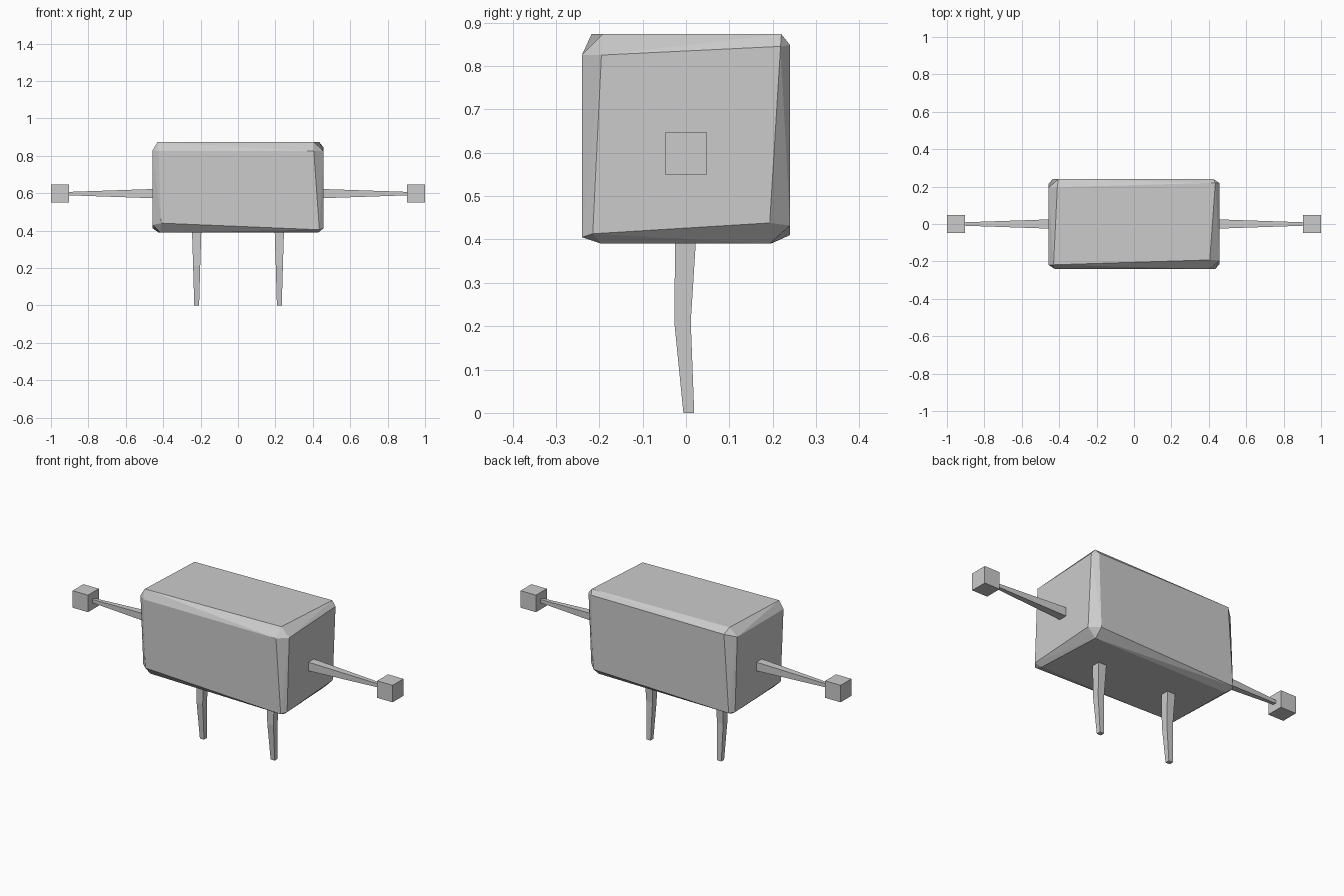
import bpy, bmesh

if "Cube" in bpy.data.objects:
    bpy.data.objects.remove(bpy.data.objects["Cube"])

grey = bpy.data.materials.new("plain grey")
grey.diffuse_color = (0.6, 0.6, 0.6, 1)
grey.use_nodes = True
grey.node_tree.nodes["Principled BSDF"].inputs["Base Color"].default_value = grey.diffuse_color


def finish(name, bm):
    bmesh.ops.recalc_face_normals(bm, faces=bm.faces)
    mesh = bpy.data.meshes.new(name)
    bm.to_mesh(mesh)
    bm.free()
    mesh.materials.append(grey)
    obj = bpy.data.objects.new(name, mesh)
    bpy.context.collection.objects.link(obj)
    return obj


def tapered_bar(name, rings):
    """Closed bar through a list of four-point rings."""
    bm = bmesh.new()
    loops = [[bm.verts.new(p) for p in ring] for ring in rings]
    for a, b in zip(loops, loops[1:]):
        for i in range(4):
            j = (i + 1) % 4
            bm.faces.new((a[i], a[j], b[j], b[i]))
    bm.faces.new(loops[0])
    bm.faces.new(loops[-1])
    return finish(name, bm)


# Body: box with uneven hand-cut chamfers, hulled from its six flat sides
X, Y, BOTTOM, TOP = 0.457, 0.24, 0.39, 0.873
front = [(-0.425, 0.825), (0.405, 0.825), (0.435, 0.405), (-0.41, 0.44)]
back = [(0.425, 0.848), (-0.405, 0.848), (-0.435, 0.41), (0.41, 0.432)]
right = [(-0.195, 0.825), (0.218, 0.845), (0.193, 0.438), (-0.215, 0.413)]
left = [(0.195, 0.83), (-0.218, 0.83), (-0.193, 0.43), (0.215, 0.413)]
top = [(-0.41, 0.197), (0.435, 0.22), (0.405, -0.192), (-0.43, -0.218)]
base = [(-0.425, 0.195), (0.41, 0.193), (0.43, -0.195), (-0.415, -0.193)]
points = [(x, -Y, z) for x, z in front] + [(x, Y, z) for x, z in back]
points += [(X, y, z) for y, z in right] + [(-X, y, z) for y, z in left]
points += [(x, y, TOP) for x, y in top] + [(x, y, BOTTOM) for x, y in base]
bm = bmesh.new()
for p in points:
    bm.verts.new(p)
bmesh.ops.convex_hull(bm, input=bm.verts)
bmesh.ops.dissolve_limit(bm, angle_limit=0.01, verts=bm.verts, edges=bm.edges)
finish("body", bm)

for side, s in (("left", -1), ("right", 1)):
    # Bent leg: height, half width, back and front depth
    leg = [(0.40, 0.025, -0.025, 0.023), (0.21, 0.019, -0.027, 0.011),
           (0.0, 0.013, -0.006, 0.019)]
    tapered_bar(side + "_leg", [
        [(s * 0.221 - w, y0, z), (s * 0.221 + w, y0, z),
         (s * 0.221 + w, y1, z), (s * 0.221 - w, y1, z)]
        for z, w, y0, y1 in leg])

    # Arm tapering towards the hand
    arm = [(0.44, 0.025), (0.91, 0.009)]
    tapered_bar(side + "_arm", [
        [(s * x, -h, 0.598 - h), (s * x, h, 0.598 - h),
         (s * x, h, 0.598 + h), (s * x, -h, 0.598 + h)] for x, h in arm])

    # Cube hand
    bm = bmesh.new()
    bmesh.ops.create_cube(bm, size=0.096)
    finish(side + "_hand", bm).location = (s * 0.952, 0, 0.598)
